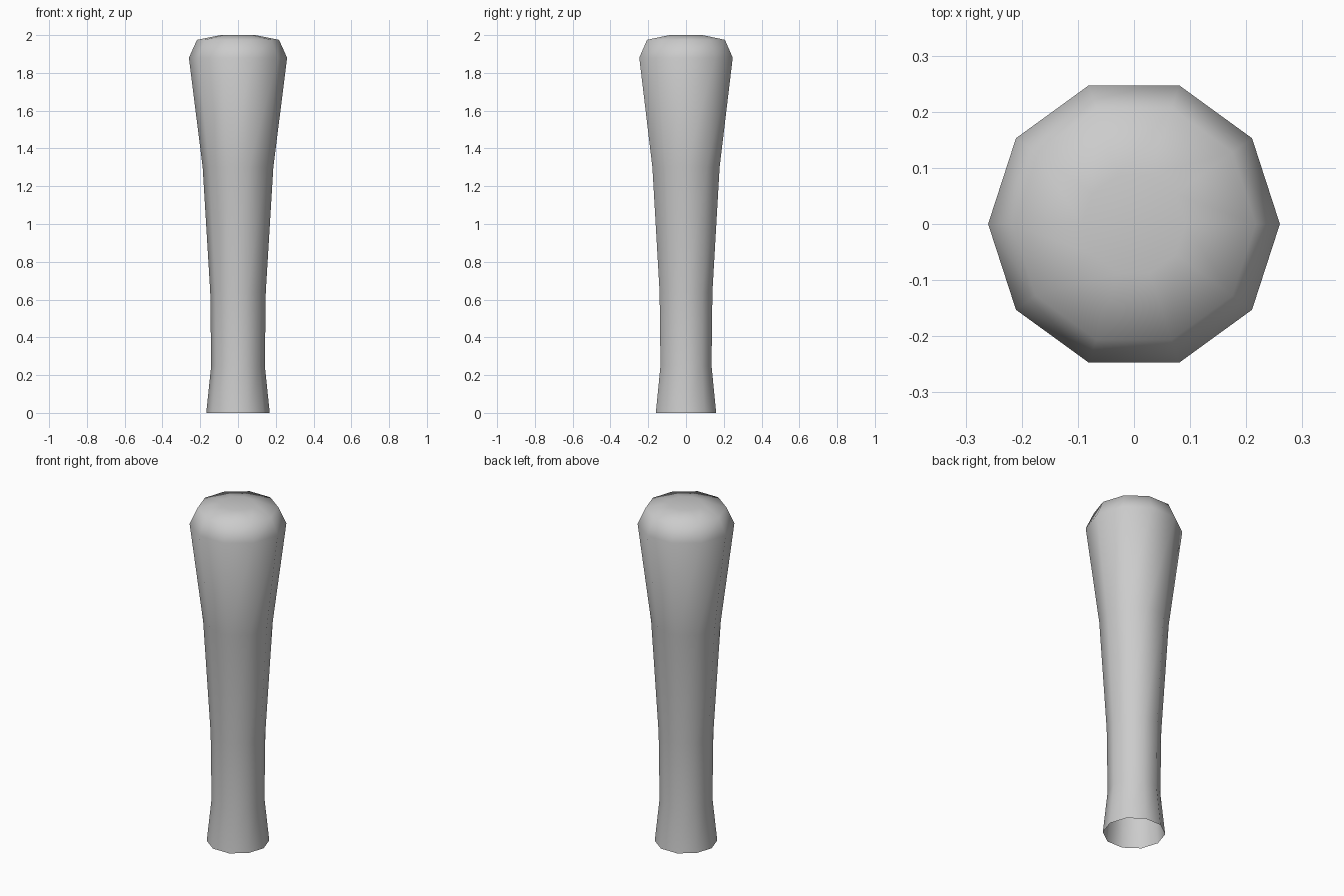
import bpy, bmesh
from math import cos, sin, pi

if "Cube" in bpy.data.objects:
    bpy.data.objects.remove(bpy.data.objects["Cube"])

SIDES = 10
# Profile of the shaft: (radius, height), from the open foot to the domed top
PROFILE = [(0.168, 0.0), (0.142, 0.25), (0.147, 0.64), (0.187, 1.30),
           (0.26, 1.88), (0.217, 1.975), (0.092, 2.0)]

# Ten-sided lathed handle
bm = bmesh.new()
rings = [[bm.verts.new((r * cos(2 * pi * i / SIDES), r * sin(2 * pi * i / SIDES), z))
          for i in range(SIDES)] for r, z in PROFILE]
for low, high in zip(rings, rings[1:]):
    for i in range(SIDES):
        j = (i + 1) % SIDES
        bm.faces.new((low[i], low[j], high[j], high[i]))

# Flat cap on top; the foot stays open
bm.faces.new(rings[-1])
for face in bm.faces:
    face.smooth = True

mesh = bpy.data.meshes.new("handle")
bm.to_mesh(mesh)
bm.free()
handle = bpy.data.objects.new("handle", mesh)
bpy.context.collection.objects.link(handle)
